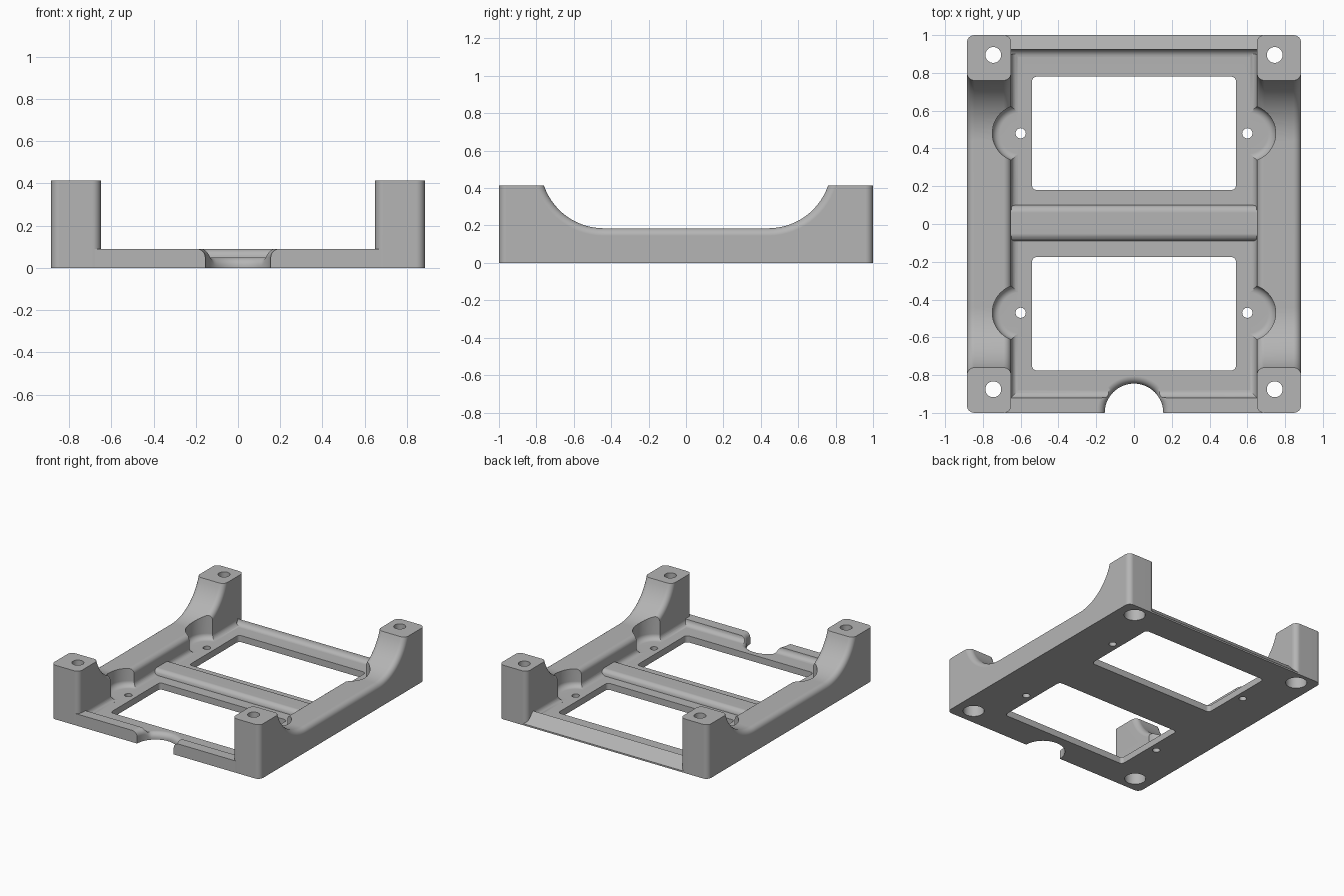
import bpy, bmesh, math

if "Cube" in bpy.data.objects:
    bpy.data.objects.remove(bpy.data.objects["Cube"])

grey = bpy.data.materials.new("matte grey")
grey.diffuse_color = (0.46, 0.46, 0.46, 1)
grey.use_nodes = True
grey.node_tree.nodes["Principled BSDF"].inputs["Base Color"].default_value = grey.diffuse_color


def loft(name, rings):
    """Solid skinned through equal-length rings, capped at both ends."""
    bm = bmesh.new()
    vs = [[bm.verts.new(p) for p in ring] for ring in rings]
    n = len(vs[0])
    for a, b in zip(vs, vs[1:]):
        for i in range(n):
            j = (i + 1) % n
            bm.faces.new((a[i], a[j], b[j], b[i]))
    bm.faces.new(vs[0])
    bm.faces.new(vs[-1])
    bmesh.ops.recalc_face_normals(bm, faces=bm.faces)
    me = bpy.data.meshes.new(name)
    bm.to_mesh(me)
    bm.free()
    me.materials.append(grey)
    ob = bpy.data.objects.new(name, me)
    bpy.context.collection.objects.link(ob)
    return ob


def lathe(name, x, y, profile, n=48):
    """Round solid from (radius, z) pairs."""
    ang = [2 * math.pi * i / n for i in range(n)]
    return loft(name, [[(x + r * math.cos(a), y + r * math.sin(a), z) for a in ang]
                       for r, z in profile])


def arc(cx, cy, r, a0, a1, n=6):
    return [(cx + r * math.cos(math.radians(a0 + (a1 - a0) * i / n)),
             cy + r * math.sin(math.radians(a0 + (a1 - a0) * i / n))) for i in range(n + 1)]


def boolean(target, tool, op):
    tool.hide_render = True
    m = target.modifiers.new("boolean", 'BOOLEAN')
    m.operation, m.solver, m.object = op, 'EXACT', tool
    bpy.context.view_layer.objects.active = target
    bpy.ops.object.modifier_apply(modifier=m.name)
    bpy.data.objects.remove(tool)


FLOOR, RIM, F = 0.05, 0.09, 0.04

# Floor plate with front rim, rounded cross bar and sloped back rim
section = [(-1, 0), (-1, RIM), (-0.92, RIM)]
section += arc(-0.88, RIM, F, 180, 270)[1:]
section += arc(-0.05, FLOOR, F, 180, 90) + arc(0.06, FLOOR, F, 90, 0)
section += arc(0.885, RIM, F, 270, 360)
section += [(1, 0.012), (1, 0)]
frame = loft("frame", [[(x, y, z) for y, z in section] for x in (-0.68, 0.68)])

# Side rails rising into corner posts, with rounded long edges
INNER, OUTER, TOP, LOW, FLAT, RND = 0.65, 0.885, 0.415, 0.185, 0.44, 0.04
SWEEP = ((0.76 - FLAT) ** 2 + (TOP - LOW) ** 2) / (2 * (TOP - LOW))


def rail_ring(x, o):
    r, zc, ye = SWEEP + o, LOW + SWEEP, 1 - o
    phi = math.acos((zc - TOP) / r)
    half = [(ye, 0), (ye, TOP)]
    for i in range(15):
        a = phi * (1 - i / 14)
        half.append((FLAT + r * math.sin(a), zc - r * math.cos(a)))
    return [(x, y, z) for y, z in half + [(-y, z) for y, z in reversed(half)]]


for s in (-1, 1):
    steps = [math.pi / 2 * i / 6 for i in range(7)]
    rings = [rail_ring(s * (INNER + RND * (1 - math.cos(a))), RND * (1 - math.sin(a)))
             for a in steps]
    rings += [rail_ring(s * (OUTER - RND * (1 - math.cos(a))), RND * (1 - math.sin(a)))
              for a in reversed(steps)]
    boolean(frame, loft("rail", rings), 'UNION')

    # Concave fillet between floor and rail
    strip = arc(INNER - 0.038, 0.088, 0.038, 272, 360)
    strip += [(0.67, 0.088), (0.67, 0.03), (strip[0][0], 0.03)]
    boolean(frame, loft("rail_fillet", [[(s * x, y, z) for x, z in strip]
                                        for y in (-0.93, 0.9)]), 'UNION')

# Windows in the floor
for y0, y1 in ((0.18, 0.78), (-0.775, -0.175)):
    q, w = 0.025, 0.54
    pts = (arc(w - q, y1 - q, q, 0, 90) + arc(-w + q, y1 - q, q, 90, 180)
           + arc(-w + q, y0 + q, q, 180, 270) + arc(w - q, y0 + q, q, 270, 360))
    boolean(frame, loft("window_cutter", [[(x, y, z) for x, y in pts]
                                          for z in (-0.1, 0.2)]), 'DIFFERENCE')

for s in (-1, 1):
    # Round pockets biting into the rails, with screw holes
    for y in (0.48, -0.47):
        bowl = [(0.06, FLOOR)] + arc(0.11, RIM, F, 270, 360) + [(0.15, 0.6)]
        boolean(frame, lathe("pocket_cutter", s * 0.6, y, bowl), 'DIFFERENCE')
        boolean(frame, lathe("screw_cutter", s * 0.6, y, [(0.027, -0.1), (0.027, 0.2)], 24),
                'DIFFERENCE')
    # Post bolt holes with a wider recess from below
    for y in (0.895, -0.875):
        bolt = [(0.075, -0.1), (0.075, 0.25), (0.042, 0.25), (0.042, 0.6)]
        boolean(frame, lathe("bolt_cutter", s * 0.745, y, bolt, 32), 'DIFFERENCE')

# Cable notch in the front, with a rounded upper edge that follows rim and floor
R = 0.155
rings = []
for k, (dr, dz) in enumerate([(0, -1)] + [(F - x, z) for x, z in arc(0, 0, F, 0, 90)] + [(F, 1)]):
    ring = []
    for i in range(72):
        a = 2 * math.pi * i / 72
        t = min(1, max(0, (0.125 - 0.175 * math.sin(a)) / 0.05))
        h = FLOOR + (RIM - FLOOR) * t * t * (3 - 2 * t) - F
        z = -0.1 if dz == -1 else 0.3 if dz == 1 else h + dz
        ring.append(((R + dr) * math.cos(a), -1 + (R + dr) * math.sin(a), z))
    rings.append(ring)
boolean(frame, loft("notch_cutter", rings), 'DIFFERENCE')

# Smooth rounded edges, crisp corners
bpy.ops.object.select_all(action='DESELECT')
frame.select_set(True)
bpy.context.view_layer.objects.active = frame
bpy.ops.object.shade_smooth_by_angle(angle=math.radians(30))
wn = frame.modifiers.new("weighted normals", 'WEIGHTED_NORMAL')
wn.keep_sharp = True
